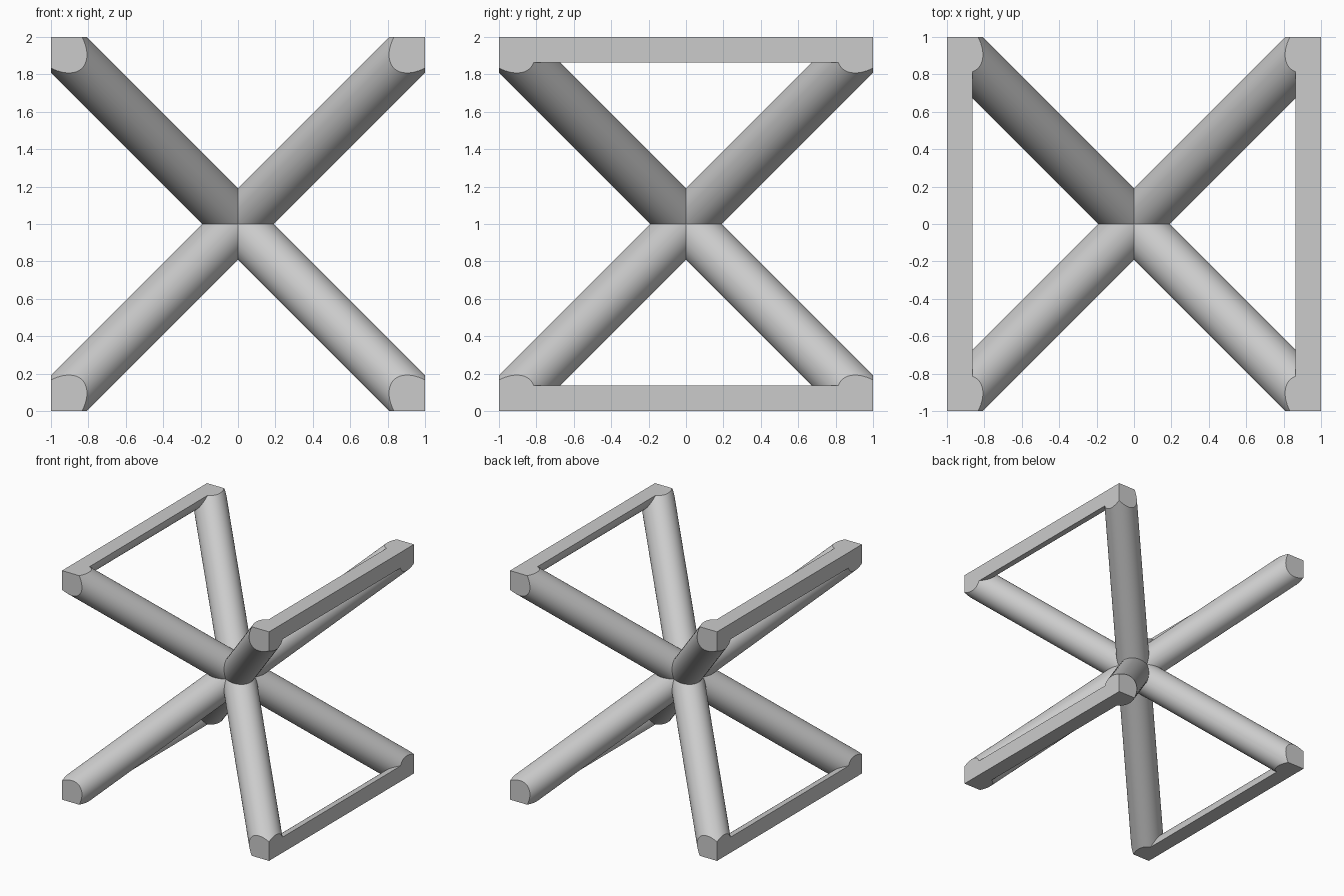
import bpy
import bmesh
import math
from mathutils import Matrix, Vector

old = bpy.data.objects.get("Cube")
if old:
    bpy.data.objects.remove(old, do_unlink=True)

RADIUS = 0.136
CENTRE = Vector((0, 0, 1))

grey = bpy.data.materials.new("light grey")
grey.use_nodes = True
colour = (0.6, 0.6, 0.6, 1)
grey.diffuse_color = colour
grey.node_tree.nodes["Principled BSDF"].inputs["Base Color"].default_value = colour


def trimmed_rod(name, centre, direction, length):
    """Round bar through a point, trimmed flush with the bounding cube."""
    bm = bmesh.new()
    turn = Vector(direction).to_track_quat('Z', 'Y').to_matrix().to_4x4()
    bmesh.ops.create_cone(bm, cap_ends=True, segments=64, radius1=RADIUS, radius2=RADIUS,
                          depth=length, matrix=Matrix.Translation(centre) @ turn)
    for axis in range(3):
        for side in (-1, 1):
            normal = Vector((0, 0, 0))
            normal[axis] = side
            bmesh.ops.bisect_plane(bm, geom=bm.verts[:] + bm.edges[:] + bm.faces[:], dist=1e-5,
                                   plane_co=CENTRE + normal, plane_no=normal, clear_outer=True)
            rim = [e for e in bm.edges if e.is_boundary]
            if rim:
                bmesh.ops.holes_fill(bm, edges=rim, sides=0)
    bmesh.ops.recalc_face_normals(bm, faces=bm.faces[:])
    mesh = bpy.data.meshes.new(name)
    bm.to_mesh(mesh)
    bm.free()
    mesh.materials.append(grey)
    bar = bpy.data.objects.new(name, mesh)
    bpy.context.collection.objects.link(bar)
    return bar


bars = []
for sx, side in ((-1, "right"), (1, "left")):
    for sz, level in ((-1, "lower"), (1, "upper")):
        # Diagonal bar from corner to corner
        bars.append(trimmed_rod(f"{level}_{side}_diagonal_bar", CENTRE, (sx, 1, sz), 4.4))
        # Edge bar running front to back
        bars.append(trimmed_rod(f"{level}_{side}_edge_bar", CENTRE + Vector((sx, 0, sz)), (0, 1, 0), 2.6))

# Smooth round sides, sharp trimmed ends
bpy.ops.object.select_all(action='DESELECT')
for bar in bars:
    bar.select_set(True)
bpy.context.view_layer.objects.active = bars[0]
bpy.ops.object.shade_smooth_by_angle(angle=math.radians(30))
